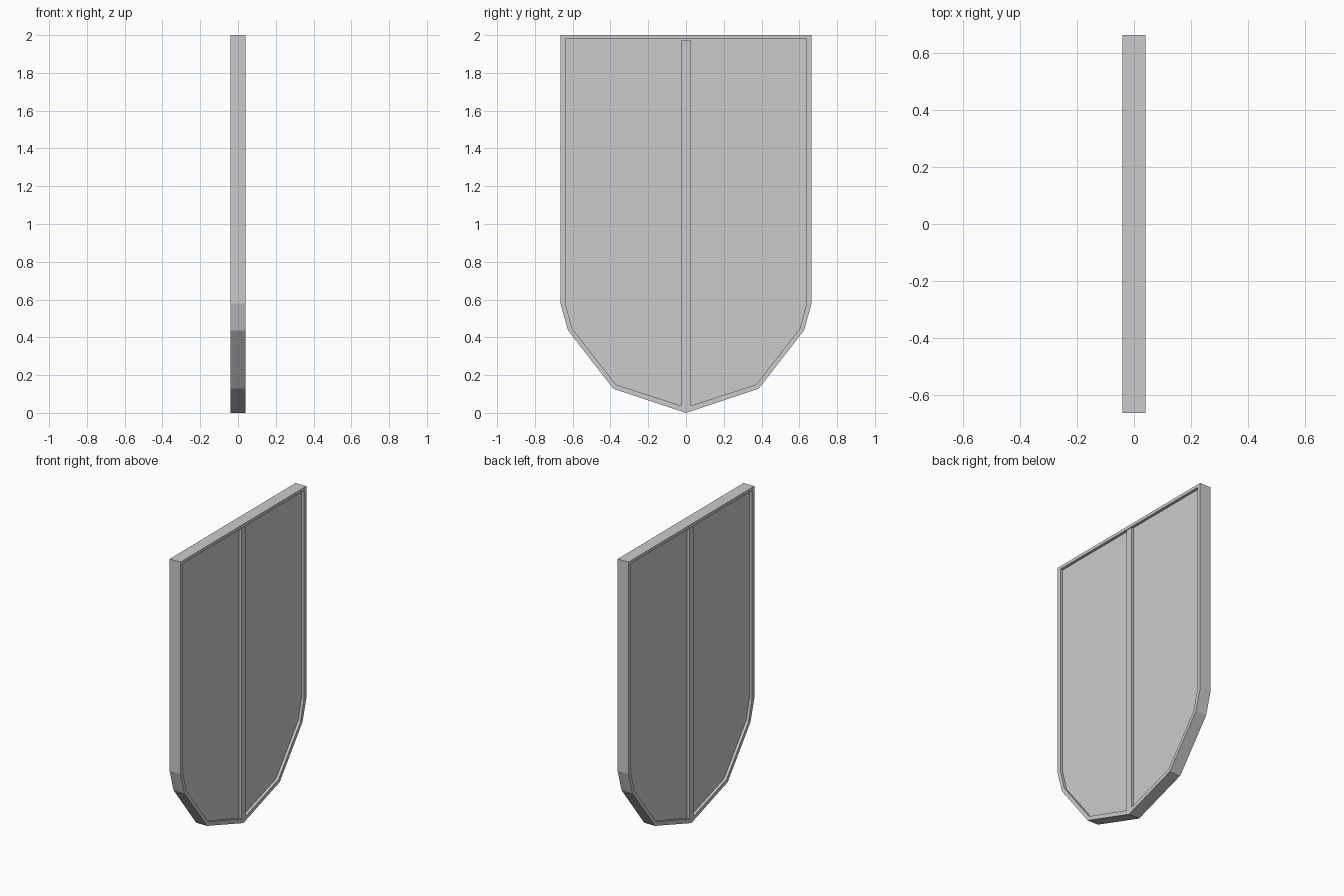
import bpy
import bmesh

if "Cube" in bpy.data.objects:
    bpy.data.objects.remove(bpy.data.objects["Cube"])

# Half outlines in (y, z), running from the bottom point up to the top
OUTER = [(0, 0), (0.385, 0.128), (0.625, 0.437), (0.665, 0.58), (0.665, 2.0)]
INNER = [(0.0225, 0.037), (0.371, 0.15), (0.603, 0.447), (0.639, 0.583), (0.639, 1.98)]
BAR_TOP = 1.975


def half_slab(name, profile, half_thickness):
    """Extrude a right-half profile along x and mirror it across y = 0."""
    bm = bmesh.new()
    face = bm.faces.new([bm.verts.new((-half_thickness, y, z)) for y, z in profile])
    ext = bmesh.ops.extrude_face_region(bm, geom=[face], use_keep_orig=True)
    verts = [g for g in ext["geom"] if isinstance(g, bmesh.types.BMVert)]
    bmesh.ops.translate(bm, verts=verts, vec=(2 * half_thickness, 0, 0))
    bmesh.ops.recalc_face_normals(bm, faces=bm.faces)
    # open the side on the mirror plane so both halves join cleanly
    seam = [f for f in bm.faces if all(abs(v.co.y) < 1e-6 for v in f.verts)]
    bmesh.ops.delete(bm, geom=seam, context="FACES_ONLY")
    mesh = bpy.data.meshes.new(name)
    bm.to_mesh(mesh)
    bm.free()
    obj = bpy.data.objects.new(name, mesh)
    bpy.context.collection.objects.link(obj)
    mod = obj.modifiers.new("Mirror", "MIRROR")
    mod.use_axis = (False, True, False)
    mod.use_clip = True
    return obj


# Raised rim with the centre bar, which stops just short of the top rail
frame = OUTER + [(0, 2.0), (0, 1.98)] + INNER[::-1] + [(0.0225, BAR_TOP), (0, BAR_TOP)]
half_slab("shield_rim_and_bar", frame, 0.04)

# Thinner board, its edge buried in the middle of the rim
board = [((a + c) / 2, (b + d) / 2) for (a, b), (c, d) in zip(OUTER, INNER)]
board = [(0, 0.018)] + board[1:] + [(0, board[-1][1])]
half_slab("shield_board", board, 0.022)
